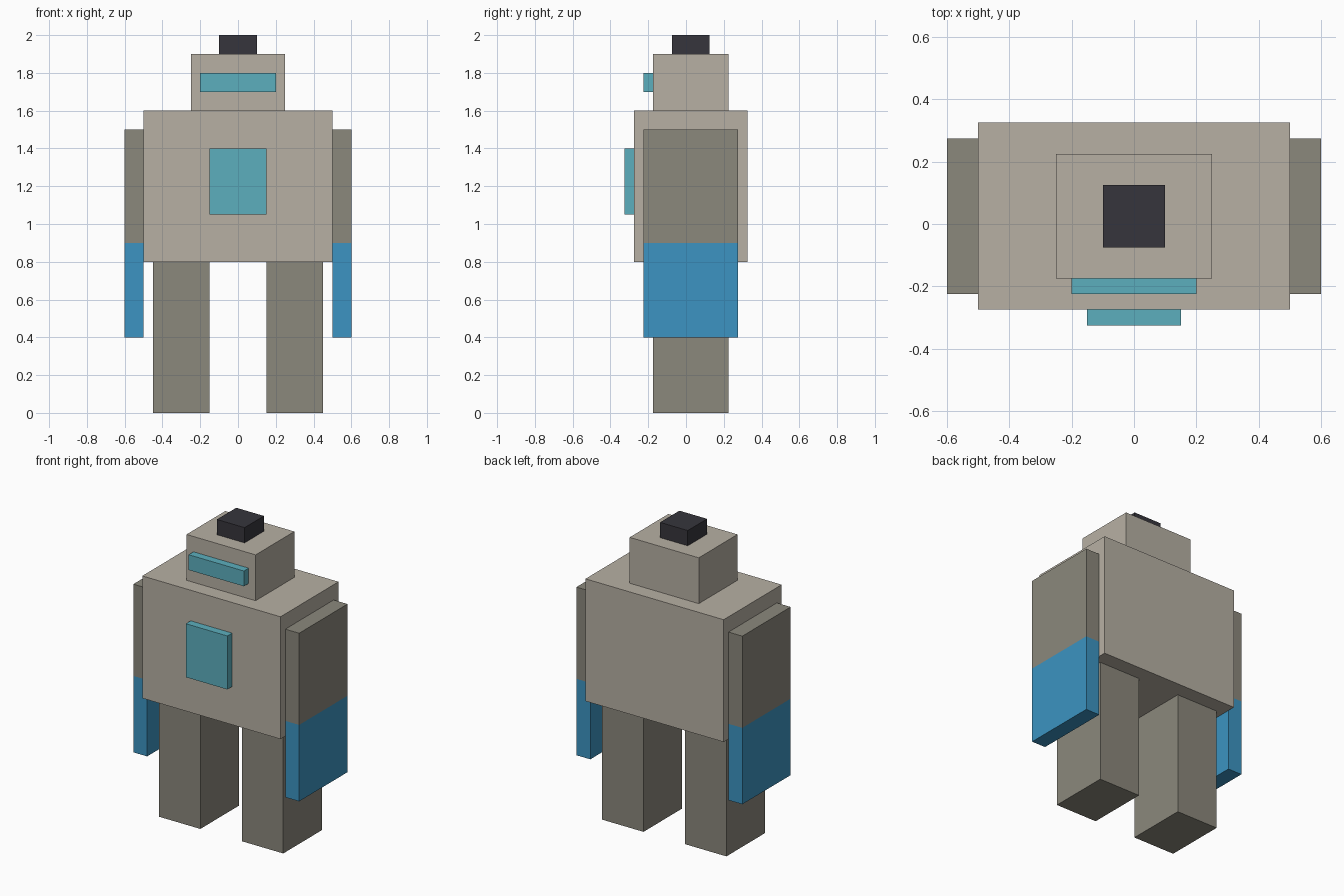
import bpy
import bmesh
from mathutils import Vector

default = bpy.data.objects.get("Cube")
if default:
    bpy.data.objects.remove(default, do_unlink=True)


def material(name, rgb):
    mat = bpy.data.materials.new(name)
    mat.use_nodes = True
    mat.diffuse_color = (*rgb, 1)
    mat.node_tree.nodes["Principled BSDF"].inputs["Base Color"].default_value = (*rgb, 1)
    return mat


stone = material("light stone", (0.474, 0.434, 0.371))
dark_stone = material("dark stone", (0.258, 0.246, 0.202))
blue = material("blue", (0.045, 0.296, 0.539))
teal = material("teal", (0.107, 0.429, 0.515))
charcoal = material("charcoal", (0.037, 0.036, 0.045))


def box(name, low, high, mats, split_z=None):
    """Box between two corners; faces below split_z take the second material."""
    low, high = Vector(low), Vector(high)
    size, centre = high - low, (low + high) / 2
    bm = bmesh.new()
    bmesh.ops.create_cube(bm, size=1)
    for v in bm.verts:
        v.co = Vector(a * b for a, b in zip(v.co, size)) + centre
    if split_z is not None:
        bmesh.ops.bisect_plane(bm, geom=bm.verts[:] + bm.edges[:] + bm.faces[:],
                               plane_co=(0, 0, split_z), plane_no=(0, 0, 1))
        for f in bm.faces:
            f.material_index = int(f.calc_center_median().z < split_z)
    mesh = bpy.data.meshes.new(name)
    bm.to_mesh(mesh)
    bm.free()
    for mat in mats:
        mesh.materials.append(mat)
    obj = bpy.data.objects.new(name, mesh)
    bpy.context.collection.objects.link(obj)
    return obj


# Body, head and cap
box("torso", (-0.5, -0.275, 0.8), (0.5, 0.325, 1.6), [stone])
box("head", (-0.25, -0.175, 1.6), (0.25, 0.225, 1.9), [stone])
box("head_cap", (-0.1, -0.075, 1.9), (0.1, 0.125, 2), [charcoal])

# Raised visor and chest panel
box("visor", (-0.2, -0.225, 1.7), (0.2, -0.175, 1.8), [teal])
box("chest_panel", (-0.15, -0.325, 1.05), (0.15, -0.275, 1.4), [teal])

# Legs and two-tone arms
for side, s in (("left", 1), ("right", -1)):
    inner, outer = sorted((0.15 * s, 0.45 * s))
    box(side + "_leg", (inner, -0.175, 0), (outer, 0.225, 0.8), [dark_stone])
    inner, outer = sorted((0.5 * s, 0.6 * s))
    box(side + "_arm", (inner, -0.225, 0.4), (outer, 0.275, 1.5),
        [dark_stone, blue], split_z=0.9)
